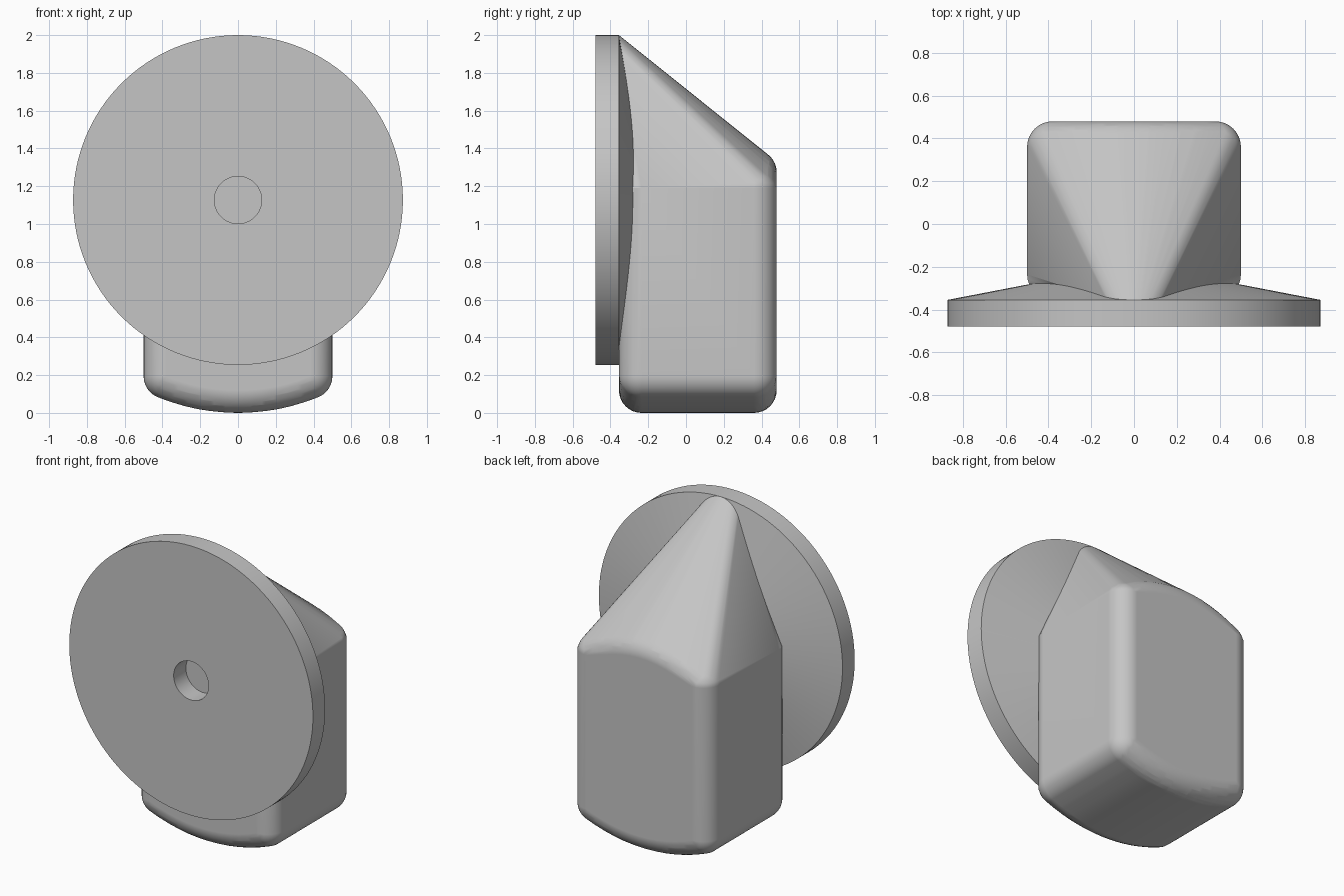
import bpy, bmesh
from math import sin, cos, pi, sqrt, radians
from mathutils import Vector

cube = bpy.data.objects.get("Cube")
if cube:
    bpy.data.objects.remove(cube, do_unlink=True)

grey = bpy.data.materials.new("plain grey")
grey.use_nodes = True
grey.diffuse_color = (0.56, 0.56, 0.56, 1)
grey.node_tree.nodes["Principled BSDF"].inputs["Base Color"].default_value = grey.diffuse_color

AXIS_Z = 1.127            # height of the disc centre
DISC_R = 0.873
FRONT, JOIN, BACK = -0.48, -0.355, 0.48
EDGE = 0.12               # rounding of the grip edges


def finish(bm, name, angle):
    bmesh.ops.recalc_face_normals(bm, faces=bm.faces)
    mesh = bpy.data.meshes.new(name)
    bm.to_mesh(mesh)
    bm.free()
    mesh.materials.append(grey)
    obj = bpy.data.objects.new(name, mesh)
    bpy.context.collection.objects.link(obj)
    bpy.ops.object.select_all(action='DESELECT')
    obj.select_set(True)
    bpy.context.view_layer.objects.active = obj
    bpy.ops.object.shade_smooth_by_angle(angle=radians(angle))
    return obj


# Disc with a round hole and a shallow cone behind
bm = bmesh.new()
profile = [(0.125, JOIN), (0.125, FRONT), (DISC_R, FRONT), (DISC_R, JOIN), (0.3, JOIN + 0.11)]
verts = [bm.verts.new((r, y, AXIS_Z)) for r, y in profile]
edges = [bm.edges.new(pair) for pair in zip(verts, verts[1:])]
bmesh.ops.spin(bm, geom=verts + edges, cent=(0, 0, AXIS_Z), axis=(0, 1, 0),
               angle=2 * pi, steps=128, use_merge=True)
bmesh.ops.remove_doubles(bm, verts=bm.verts, dist=0.0001)
finish(bm, "disc", 9)

# Grip: a hull stretched over rounded corners and a round front tip
bm = bmesh.new()


def ball(x, y, z):
    bmesh.ops.create_uvsphere(bm, u_segments=32, v_segments=16, radius=EDGE)
    for v in bm.verts[-482:]:
        v.co += Vector((x, y, z))


def ring(centre, radius, u, v, steps=32):
    for i in range(steps):
        a = 2 * pi * i / steps
        bm.verts.new(Vector(centre) + radius * (cos(a) * Vector(u) + sin(a) * Vector(v)))


half = 0.5 - EDGE
y_front, y_back = JOIN + EDGE, BACK - EDGE
bm.verts.ensure_lookup_table()
for i in range(-6, 7):
    x = half * i / 6
    low = AXIS_Z - sqrt((AXIS_Z - EDGE) ** 2 - x * x)
    high = 1.274 - 0.72 * x * x
    for y, z in ((y_front, low), (y_back, low), (y_back, high)):
        ball_centre = Vector((x, y, z))
        made = bmesh.ops.create_uvsphere(bm, u_segments=32, v_segments=16, radius=EDGE)
        bmesh.ops.translate(bm, verts=made["verts"], vec=ball_centre)
for x in (-half, half):
    for y in (y_front, y_back):
        ring((x, y, 1.19), EDGE, (1, 0, 0), (0, 1, 0))
ring((0, JOIN, 1.85), 0.15, (1, 0, 0), (0, 0, 1), 48)

points = [v.co.copy() for v in bm.verts]
bm.free()
bm = bmesh.new()
for p in points:
    bm.verts.new(p)
bmesh.ops.remove_doubles(bm, verts=bm.verts, dist=0.0005)
hull = bmesh.ops.convex_hull(bm, input=bm.verts)
inner = [g for g in hull["geom_interior"] if isinstance(g, bmesh.types.BMVert)]
bmesh.ops.delete(bm, geom=inner, context='VERTS')
bmesh.ops.dissolve_limit(bm, angle_limit=radians(0.3), verts=bm.verts, edges=bm.edges)
grip = finish(bm, "grip", 20)
weighted = grip.modifiers.new("even shading", 'WEIGHTED_NORMAL')
weighted.keep_sharp = True
